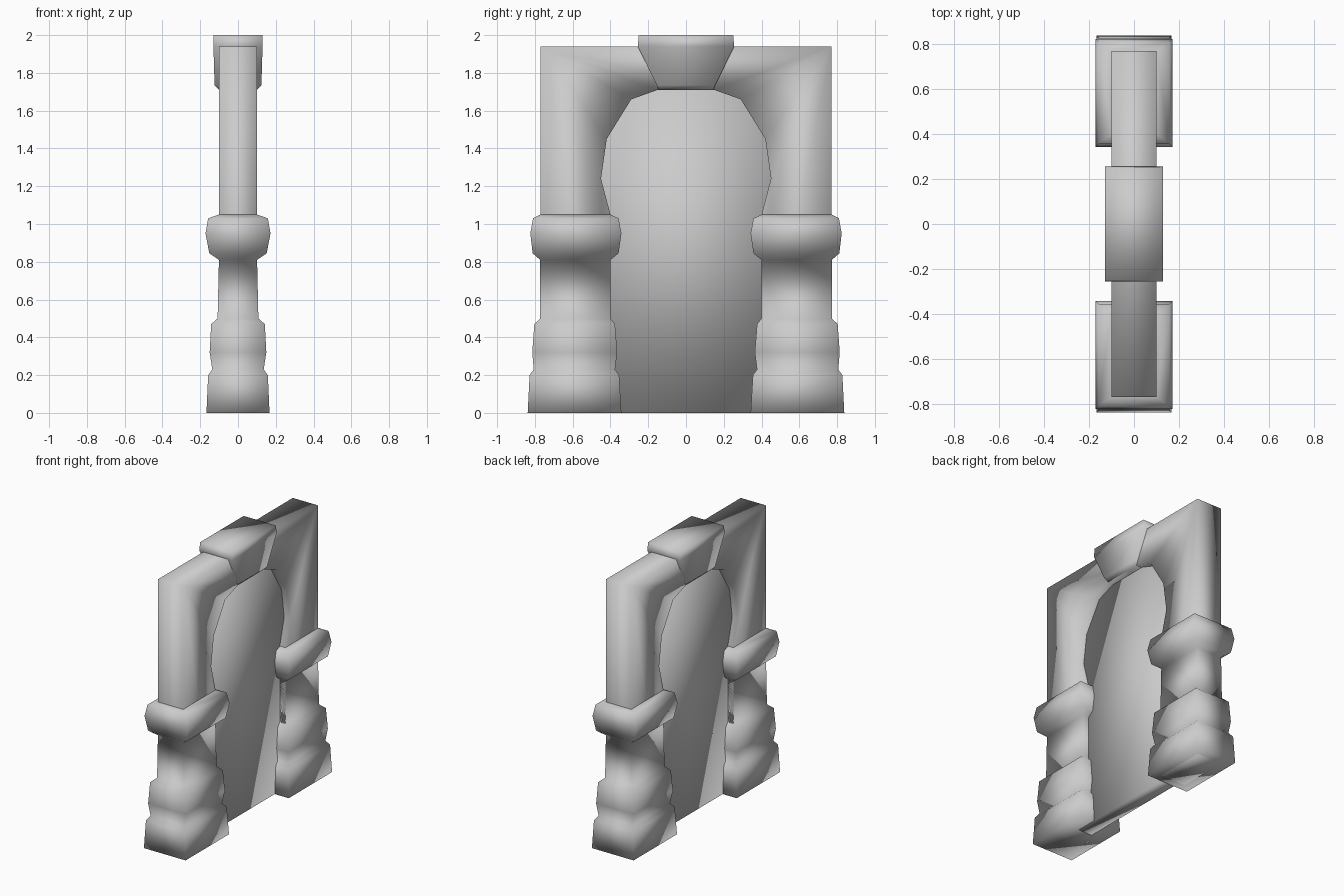
import bpy, bmesh

if "Cube" in bpy.data.objects:
    bpy.data.objects.remove(bpy.data.objects["Cube"])


def make_object(name, bm):
    bmesh.ops.recalc_face_normals(bm, faces=bm.faces)
    for f in bm.faces:
        f.smooth = True
    me = bpy.data.meshes.new(name)
    bm.to_mesh(me)
    bm.free()
    ob = bpy.data.objects.new(name, me)
    bpy.context.collection.objects.link(ob)
    return ob


def loft(name, rings):
    """Skin a list of equal-length point loops and cap both ends."""
    bm = bmesh.new()
    loops = [[bm.verts.new(p) for p in ring] for ring in rings]
    n = len(loops[0])
    for a, b in zip(loops, loops[1:]):
        for i in range(n):
            j = (i + 1) % n
            bm.faces.new((a[i], a[j], b[j], b[i]))
    bm.faces.new(loops[0])
    bm.faces.new(loops[-1])
    return make_object(name, bm)


def slab(name, outline, half):
    """Extrude a y-z outline symmetrically along x."""
    return loft(name, [[(x, y, z) for y, z in outline] for x in (-half, half)])


# Thick wall frame with an arched doorway
arch = [(0.40, 0.0), (0.40, 1.05), (0.45, 1.24), (0.42, 1.45), (0.29, 1.66), (0.15, 1.71)]
outline = [(-0.77, 0), (-0.77, 1.94), (0.77, 1.94), (0.77, 0)]
outline += arch + [(-y, z) for y, z in reversed(arch)]
slab("wall_frame", outline, 0.10)

# Recessed door panel filling the arch
slab("door_panel", [(-0.5, 0), (-0.5, 1.75), (0.5, 1.75), (0.5, 0)], 0.055)

# Pillars: height, half width in x, inner y, outer y
profile = [
    (0.00, 0.167, 0.342, 0.838),
    (0.20, 0.158, 0.354, 0.828),
    (0.23, 0.136, 0.376, 0.806),
    (0.32, 0.150, 0.364, 0.814),
    (0.47, 0.142, 0.376, 0.803),
    (0.50, 0.108, 0.400, 0.772),
    (0.81, 0.101, 0.400, 0.772),
    (0.845, 0.152, 0.357, 0.812),
    (0.95, 0.172, 0.342, 0.824),
    (1.03, 0.158, 0.357, 0.810),
    (1.05, 0.101, 0.400, 0.772),
]
for name, s in (("front_pillar", -1), ("back_pillar", 1)):
    loft(name, [[(-w, s * a, z), (w, s * a, z), (w, s * b, z), (-w, s * b, z)]
                for z, w, a, b in profile])

# Keystone: height, half width in x, half width in y
stone = [(1.71, 0.10, 0.145), (1.735, 0.124, 0.155), (1.94, 0.13, 0.255), (2.0, 0.13, 0.25)]
loft("keystone", [[(-w, -d, z), (w, -d, z), (w, d, z), (-w, d, z)] for z, w, d in stone])
